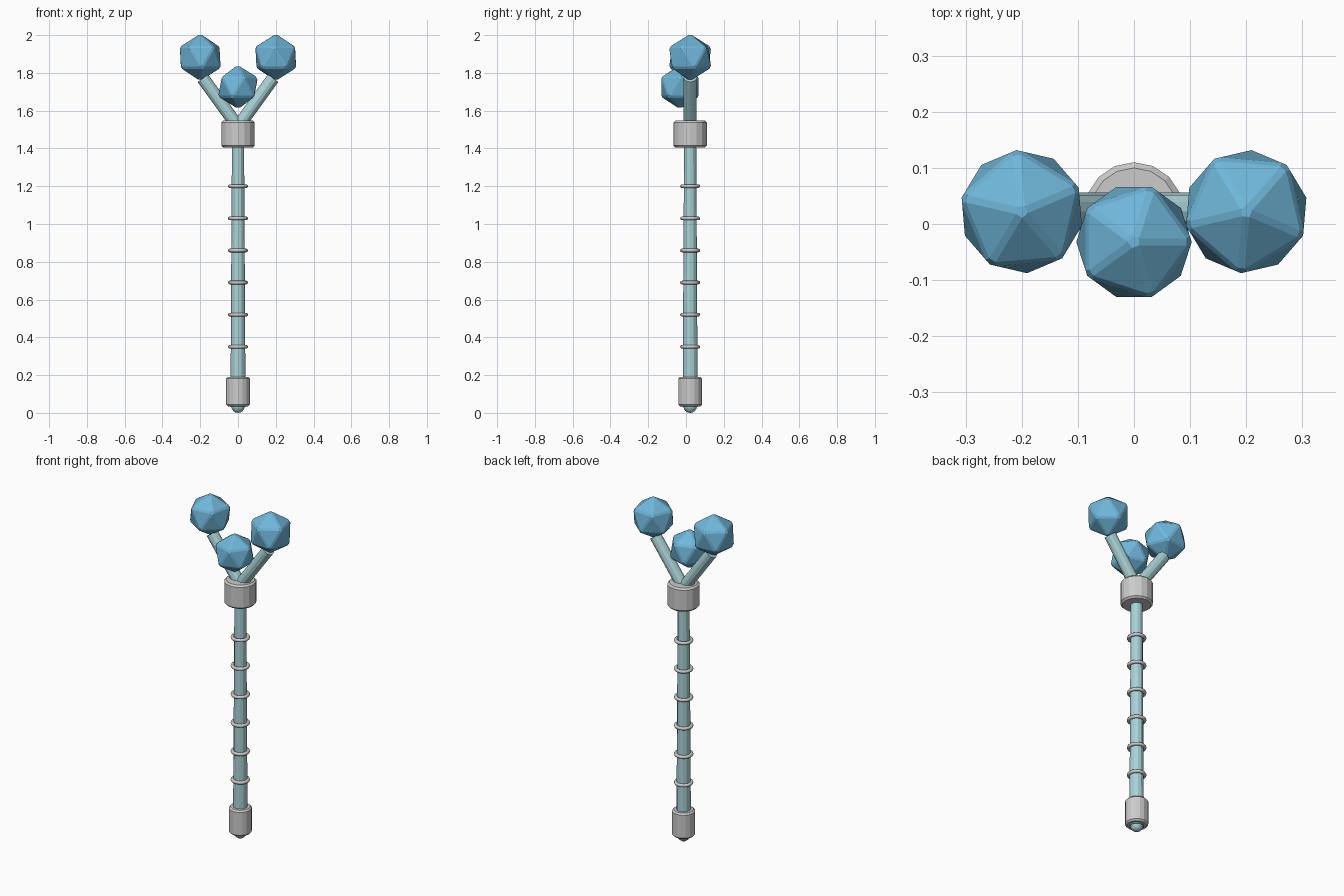
import bpy, math
from mathutils import Vector

if "Cube" in bpy.data.objects:
    bpy.data.objects.remove(bpy.data.objects["Cube"])

Y = 0.022  # depth of the staff axis


def material(name, color):
    m = bpy.data.materials.new(name)
    m.diffuse_color = color
    m.use_nodes = True
    m.node_tree.nodes["Principled BSDF"].inputs["Base Color"].default_value = m.diffuse_color
    return m


PALE = material("pale_teal", (0.40, 0.65, 0.68, 1))
BLUE = material("crystal_blue", (0.16, 0.47, 0.70, 1))


def finish(name, mat=None, bevel=0.0, segments=1):
    ob = bpy.context.object
    ob.name = name
    if mat:
        ob.data.materials.append(mat)
    if bevel:
        b = ob.modifiers.new("bevel", 'BEVEL')
        b.width = bevel
        b.segments = segments
        b.limit_method = 'ANGLE'
        b.angle_limit = math.radians(30)
    return ob


def rod(name, p0, p1, r0, r1, sides, mat=None, bevel=0.0):
    p0, p1 = Vector(p0), Vector(p1)
    d = p1 - p0
    bpy.ops.mesh.primitive_cone_add(vertices=sides, radius1=r0, radius2=r1, depth=d.length,
                                    location=(p0 + p1) / 2,
                                    rotation=d.to_track_quat('Z', 'Y').to_euler())
    return finish(name, mat, bevel)


def crystal(name, loc, r, turn):
    bpy.ops.mesh.primitive_ico_sphere_add(subdivisions=1, radius=r, location=loc,
                                          rotation=(0, 0, turn))
    return finish(name, BLUE, 0.007)


# Tapered shaft with a rounded foot
rod("shaft", (0, Y, 0.03), (0, Y, 1.45), 0.040, 0.032, 12, PALE)
bpy.ops.mesh.primitive_uv_sphere_add(segments=12, ring_count=8, radius=0.036,
                                     location=(0, Y, 0.036))
finish("foot_tip", PALE)

# Metal end cap and collar
rod("end_cap", (0, Y, 0.035), (0, Y, 0.19), 0.063, 0.063, 16, None, 0.009)
rod("collar", (0, Y, 1.405), (0, Y, 1.547), 0.088, 0.088, 16, None, 0.010)

# Grip rings
for i in range(6):
    bpy.ops.mesh.primitive_torus_add(major_segments=20, minor_segments=8, major_radius=0.043,
                                     minor_radius=0.010, location=(0, Y, 0.35 + 0.17 * i))
    bpy.ops.object.shade_smooth()
    finish(f"ring_{i + 1}")

# Forked branches with a crystal on each
for side, s in (("left", -1), ("right", 1)):
    rod(f"{side}_branch", (0, Y, 1.515), (s * 0.186, Y, 1.772), 0.034, 0.034, 12, PALE)
    crystal(f"{side}_crystal", (s * 0.2, Y, 1.882), 0.126, -s * 0.4)

# Lower front crystal
crystal("front_crystal", (0, -0.032, 1.725), 0.118, 0)
